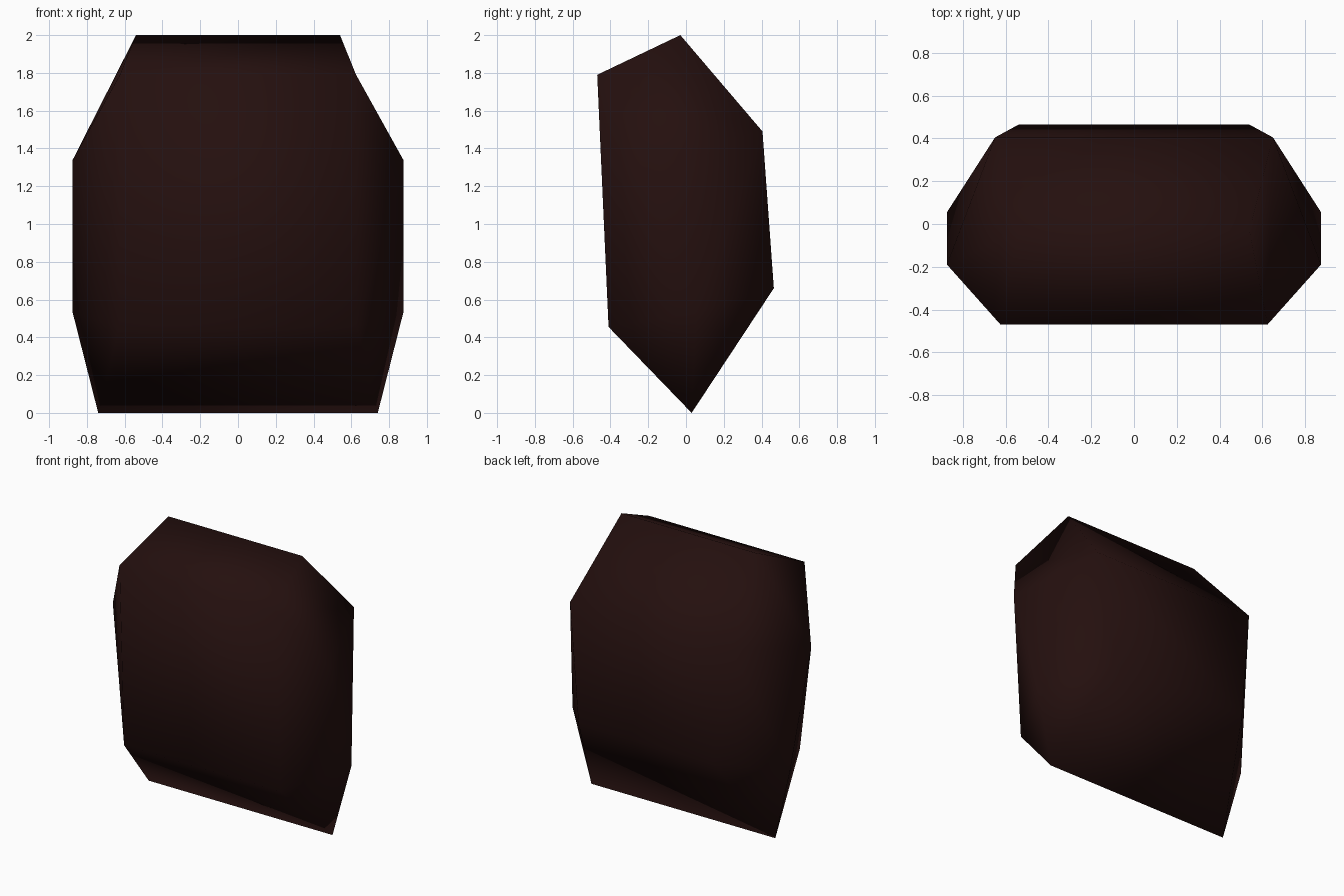
import bpy, bmesh

if "Cube" in bpy.data.objects:
    bpy.data.objects.remove(bpy.data.objects["Cube"])

# Side outline, clockwise from the ridge: (half width, y, z)
RING = [
    (0.54, -0.03, 2.00),    # 0 top ridge
    (0.625, -0.47, 1.79),   # 1 front upper
    (0.63, -0.41, 0.455),   # 2 front lower
    (0.74, 0.03, 0.00),     # 3 bottom ridge
    (0.54, 0.465, 0.66),    # 4 back lower
    (0.65, 0.405, 1.49),    # 5 back upper
]
# Two outermost points of each flank
FLANK = [(0.875, -0.19, 1.34), (0.875, 0.055, 0.53)]   # 6, 7

# Facets shared by both flanks
CAP = [(1, 2, 6), (2, 7, 6), (2, 3, 7), (3, 4, 7), (4, 5, 7), (5, 6, 7)]
# Upper corner: full on the left, slightly hollow on the right
CORNER = {-1: [(0, 1, 6), (0, 6, 5)], 1: [(0, 1, 5), (1, 6, 5)]}

bm = bmesh.new()
sides = {s: [bm.verts.new((s * x, y, z)) for x, y, z in RING + FLANK]
         for s in (-1, 1)}

# Long facets joining left and right outlines
n = len(RING)
for i in range(n):
    j = (i + 1) % n
    bm.faces.new((sides[-1][i], sides[-1][j], sides[1][j], sides[1][i]))

# Flank facets
for s, verts in sides.items():
    for tri in CAP + CORNER[s]:
        bm.faces.new([verts[k] for k in tri])

bmesh.ops.recalc_face_normals(bm, faces=bm.faces)
for f in bm.faces:
    f.smooth = True

mesh = bpy.data.meshes.new("faceted_block")
bm.to_mesh(mesh)
bm.free()

mat = bpy.data.materials.new("dark brown")
mat.diffuse_color = (0.018, 0.005, 0.0045, 1)
mat.use_nodes = True
mat.node_tree.nodes["Principled BSDF"].inputs["Base Color"].default_value = mat.diffuse_color
mesh.materials.append(mat)

block = bpy.data.objects.new("faceted_block", mesh)
bpy.context.collection.objects.link(block)
